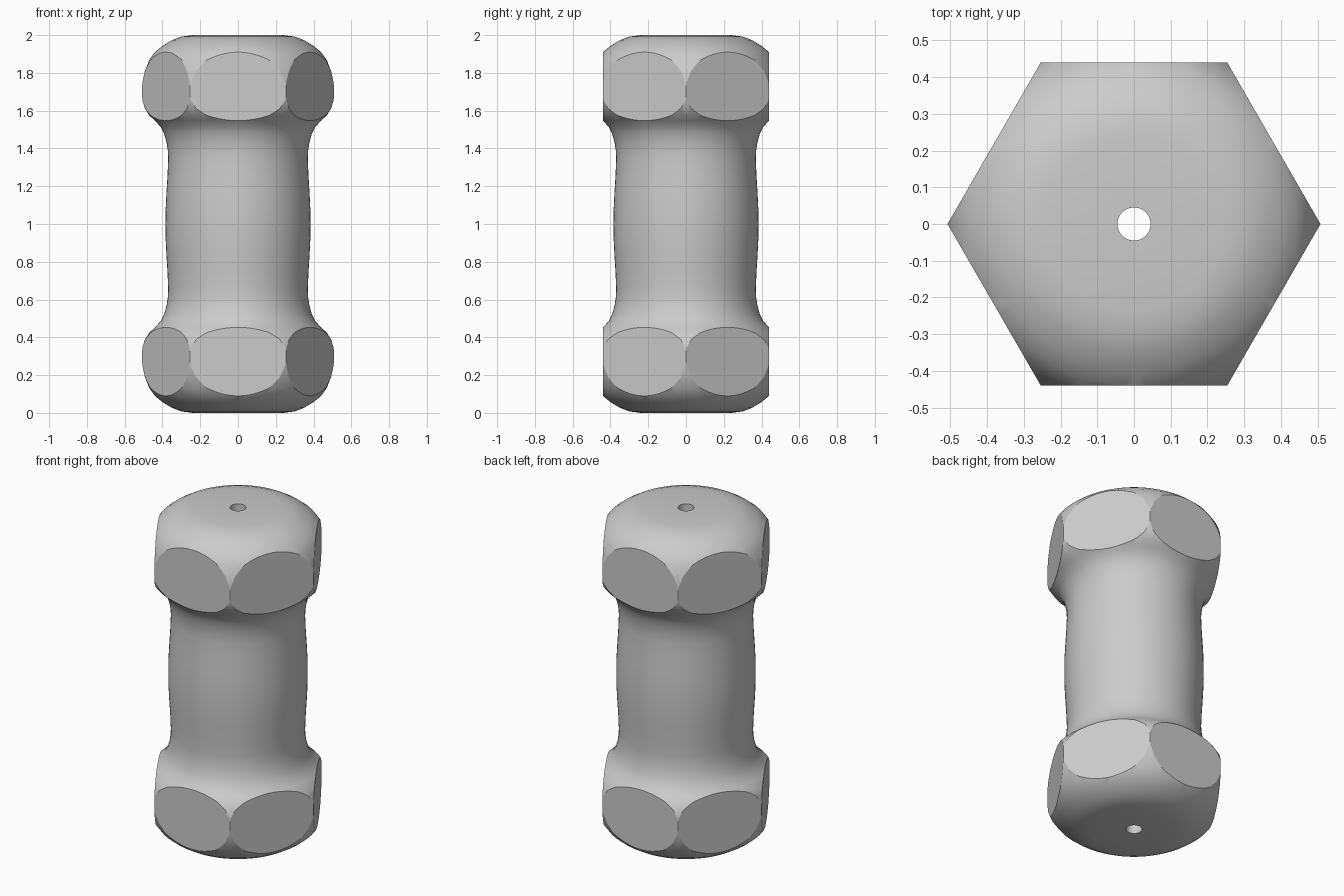
import bpy, bmesh
from math import pi, cos, sin, radians

if "Cube" in bpy.data.objects:
    bpy.data.objects.remove(bpy.data.objects["Cube"])

# upper half of the turned profile (radius, z), from bore rim down to mid-waist
half = [(0.045, 2.0), (0.24, 2.0), (0.30, 1.992), (0.35, 1.973), (0.40, 1.943),
        (0.44, 1.91), (0.47, 1.868), (0.493, 1.81), (0.506, 1.75), (0.510, 1.70),
        (0.506, 1.655), (0.493, 1.612), (0.47, 1.575), (0.44, 1.547), (0.41, 1.515),
        (0.39, 1.475), (0.378, 1.43), (0.371, 1.385), (0.370, 1.34), (0.373, 1.26),
        (0.379, 1.16), (0.383, 1.08)]
profile = half + [(0.384, 1.0)] + [(r, 2 - z) for r, z in reversed(half)]


def mesh_object(name, bm):
    bmesh.ops.recalc_face_normals(bm, faces=bm.faces)
    me = bpy.data.meshes.new(name)
    bm.to_mesh(me)
    bm.free()
    ob = bpy.data.objects.new(name, me)
    bpy.context.collection.objects.link(ob)
    return ob


# turned body with a bore through its axis
n = 96
bm = bmesh.new()
rings = [[bm.verts.new((r * cos(2 * pi * i / n), r * sin(2 * pi * i / n), z))
          for r, z in profile] for i in range(n)]
m = len(profile)
for i in range(n):
    a, b = rings[i], rings[(i + 1) % n]
    for j in range(m):
        k = (j + 1) % m
        bm.faces.new((a[j], b[j], b[k], a[k]))
body = mesh_object("threaded_coupling_body", bm)

# hexagonal prism that cuts the wrench flats
bm = bmesh.new()
bmesh.ops.create_cone(bm, cap_ends=True, segments=6, radius1=0.508, radius2=0.508, depth=3)
for v in bm.verts:
    v.co.z += 1
hexagon = mesh_object("hex_cutter", bm)
# turn corners onto the x axis
if max(v.co.x for v in hexagon.data.vertices) < 0.5:
    for v in hexagon.data.vertices:
        v.co.x, v.co.y = -v.co.y, v.co.x
hexagon.hide_render = True

# cut the flats
mod = body.modifiers.new("flats", 'BOOLEAN')
mod.operation = 'INTERSECT'
mod.solver = 'EXACT'
mod.object = hexagon
bpy.context.view_layer.objects.active = body
body.select_set(True)
bpy.ops.object.modifier_apply(modifier=mod.name)
bpy.data.objects.remove(hexagon)
body.name = "hex_coupling"
bpy.ops.object.shade_smooth_by_angle(angle=radians(20))
